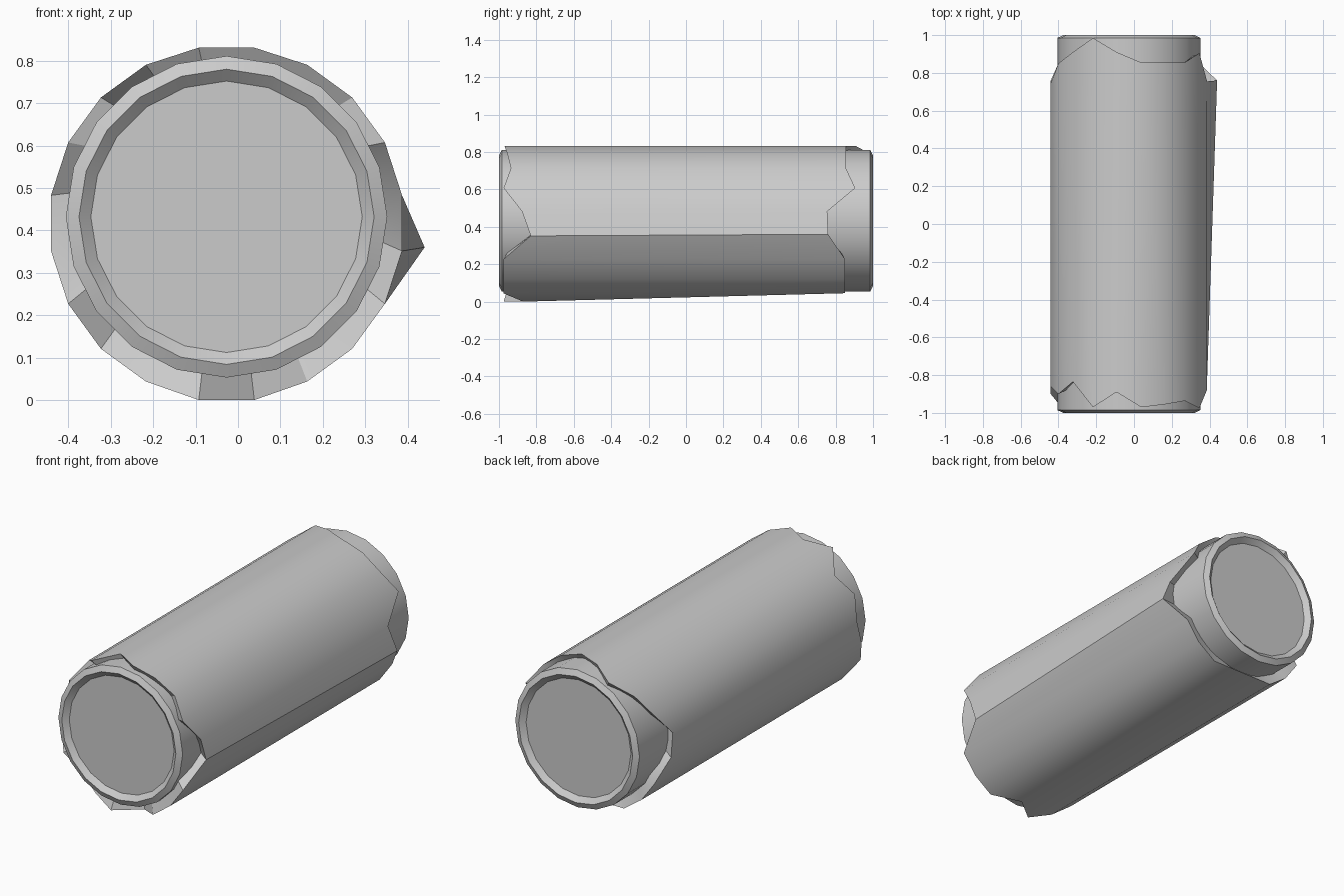
import bpy, bmesh
from math import cos, sin, radians

if "Cube" in bpy.data.objects:
    bpy.data.objects.remove(bpy.data.objects["Cube"])

N = 20
CX = -0.027


def make_object(name, rings, closed, overrides=None):
    """Bridge successive rings of N points; closed joins last to first, else caps both ends."""
    bm = bmesh.new()
    loops = [[bm.verts.new(p) for p in ring] for ring in rings]
    pairs = list(zip(loops, loops[1:]))
    if closed:
        pairs.append((loops[-1], loops[0]))
    for a, b in pairs:
        for i in range(N):
            j = (i + 1) % N
            bm.faces.new((a[i], a[j], b[j], b[i]))
    if not closed:
        bm.faces.new(loops[0])
        bm.faces.new(loops[-1])
    bmesh.ops.recalc_face_normals(bm, faces=bm.faces)
    mesh = bpy.data.meshes.new(name)
    bm.to_mesh(mesh)
    bm.free()
    ob = bpy.data.objects.new(name, mesh)
    bpy.context.collection.objects.link(ob)
    bpy.ops.object.select_all(action='DESELECT')
    ob.select_set(True)
    bpy.context.view_layer.objects.active = ob
    bpy.ops.object.shade_smooth_by_angle(angle=radians(30))
    return ob


def point(r, deg, y, cz):
    a = radians(deg)
    return (CX + r * cos(a), y, cz + r * sin(a))


# Wood core: chamfered rim and recessed cut face at both ends
half = [(0.32, 0.975), (0.348, 1.0), (0.379, 0.985)]
profile = [(r, -y) for r, y in half] + [(r, y) for r, y in reversed(half)]
make_object("wood_core", [[point(r, 18 * i, y, 0.432) for i in range(N)]
                          for r, y in profile], False)

# Bark sleeve: ragged ends, values run anticlockwise from 9 degrees
front = [-.877, -.975, -.936, -.955, -.97, -.89, -.97, -.835, -.90, -.86,
         -.90, -.95, -.90, -.93, -.975, -.87, -.975, -.975, -.975, -.83]
back = [.755, .905, .855, .855, .855, .91, .985, .91, .85, .745,
        .76, .85, .85, .85, .85, .85, .85, .85, .85, .755]
angles = [9 + 18 * i for i in range(N)]
outer_front = [point(0.419, a, y, 0.417) for a, y in zip(angles, front)]
outer_back = [point(0.419, a, y, 0.417) for a, y in zip(angles, back)]
inner_front = [point(0.372, a, y + 0.02, 0.43) for a, y in zip(angles, front)]
inner_back = [point(0.372, a, y - 0.02, 0.43) for a, y in zip(angles, back)]

# Flattened underside at the back and one splinter lifting on the right
outer_back = [(x, y, max(z, 0.045)) for x, y, z in outer_back]
outer_back[-1] = (0.44, 0.76, 0.36)
low = min(p[2] for p in outer_front)
outer_front = [(x, y, z - low if z - low < 0.01 else z) for x, y, z in outer_front]
make_object("bark", [inner_front, outer_front, outer_back, inner_back], True)
